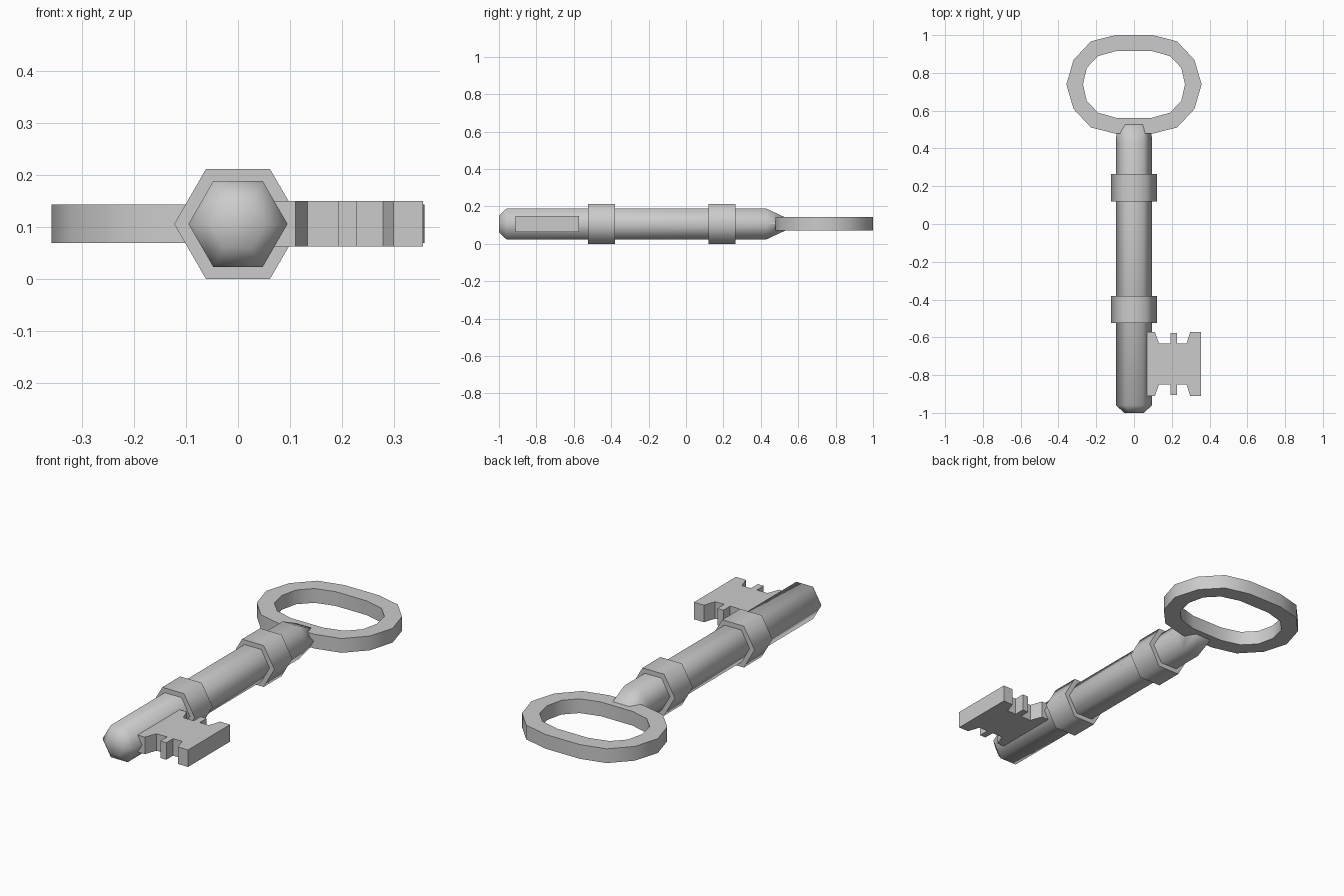
import bpy, bmesh
from math import cos, sin, pi, radians

if "Cube" in bpy.data.objects:
    bpy.data.objects.remove(bpy.data.objects["Cube"])

ZC = 0.106  # height of the key's axis


def finish(name, bm, smooth=True):
    bmesh.ops.recalc_face_normals(bm, faces=bm.faces[:])
    mesh = bpy.data.meshes.new(name)
    bm.to_mesh(mesh)
    bm.free()
    if smooth:
        mesh.shade_smooth()
        mesh.set_sharp_from_angle(angle=radians(65))
    obj = bpy.data.objects.new(name, mesh)
    bpy.context.collection.objects.link(obj)
    return obj


def hex_loft(name, sections):
    """Six-sided bar along y; sections are (y, x radius, z radius)."""
    bm = bmesh.new()
    rings = [[bm.verts.new((rx * cos(i * pi / 3), y, ZC + rz * sin(i * pi / 3)))
              for i in range(6)] for y, rx, rz in sections]
    for a, b in zip(rings, rings[1:]):
        for i in range(6):
            j = (i + 1) % 6
            bm.faces.new((a[i], a[j], b[j], b[i]))
    bm.faces.new(rings[0])
    bm.faces.new(rings[-1])
    return finish(name, bm)


# Shaft: blunt tip in front, flattened wedge into the bow
hex_loft("shaft", [(-1.0, 0.052, 0.052), (-0.96, 0.095, 0.095),
                   (0.43, 0.095, 0.095), (0.53, 0.092, 0.041)])

# Collars
for name, y in (("front_collar", -0.525), ("rear_collar", 0.12)):
    hex_loft(name, [(y, 0.1224, 0.1224), (y + 0.145, 0.1224, 0.1224)])


# Bow: 14-sided oval ring from a quarter outline, mirrored both ways
def oval(quarter, cy=0.739):
    right = quarter + [(x, -y) for x, y in quarter[-2::-1]]
    return [(x, cy + y) for x, y in right + [(-x, y) for x, y in right[::-1]]]


outer = oval([(0.098, 0.261), (0.228, 0.228), (0.32, 0.13), (0.358, 0)])
inner = oval([(0.09, 0.178), (0.19, 0.15), (0.25, 0.088), (0.27, 0)])
bm = bmesh.new()
loops = [[bm.verts.new((x, y, z)) for x, y in pts]
         for pts, z in ((outer, 0.07), (outer, 0.143), (inner, 0.143), (inner, 0.07))]
n = len(outer)
for k in range(4):
    a, b = loops[k], loops[(k + 1) % 4]
    for i in range(n):
        j = (i + 1) % n
        bm.faces.new((a[i], a[j], b[j], b[i]))
finish("bow_ring", bm)

# Bit: notched plate, one edge mirrored across its middle
edge = [(0.04, 0.17), (0.11, 0.17), (0.133, 0.108), (0.193, 0.108), (0.193, 0.163),
        (0.227, 0.163), (0.227, 0.108), (0.278, 0.108), (0.298, 0.17), (0.355, 0.17)]
outline = edge + [(x, -y) for x, y in edge[::-1]]
bm = bmesh.new()
face = bm.faces.new([bm.verts.new((x, y - 0.741, 0.063)) for x, y in outline])
top = bmesh.ops.extrude_face_region(bm, geom=[face], use_keep_orig=True)
bmesh.ops.translate(bm, vec=(0, 0, 0.087),
                    verts=[g for g in top["geom"] if isinstance(g, bmesh.types.BMVert)])
finish("bit", bm, smooth=False)
